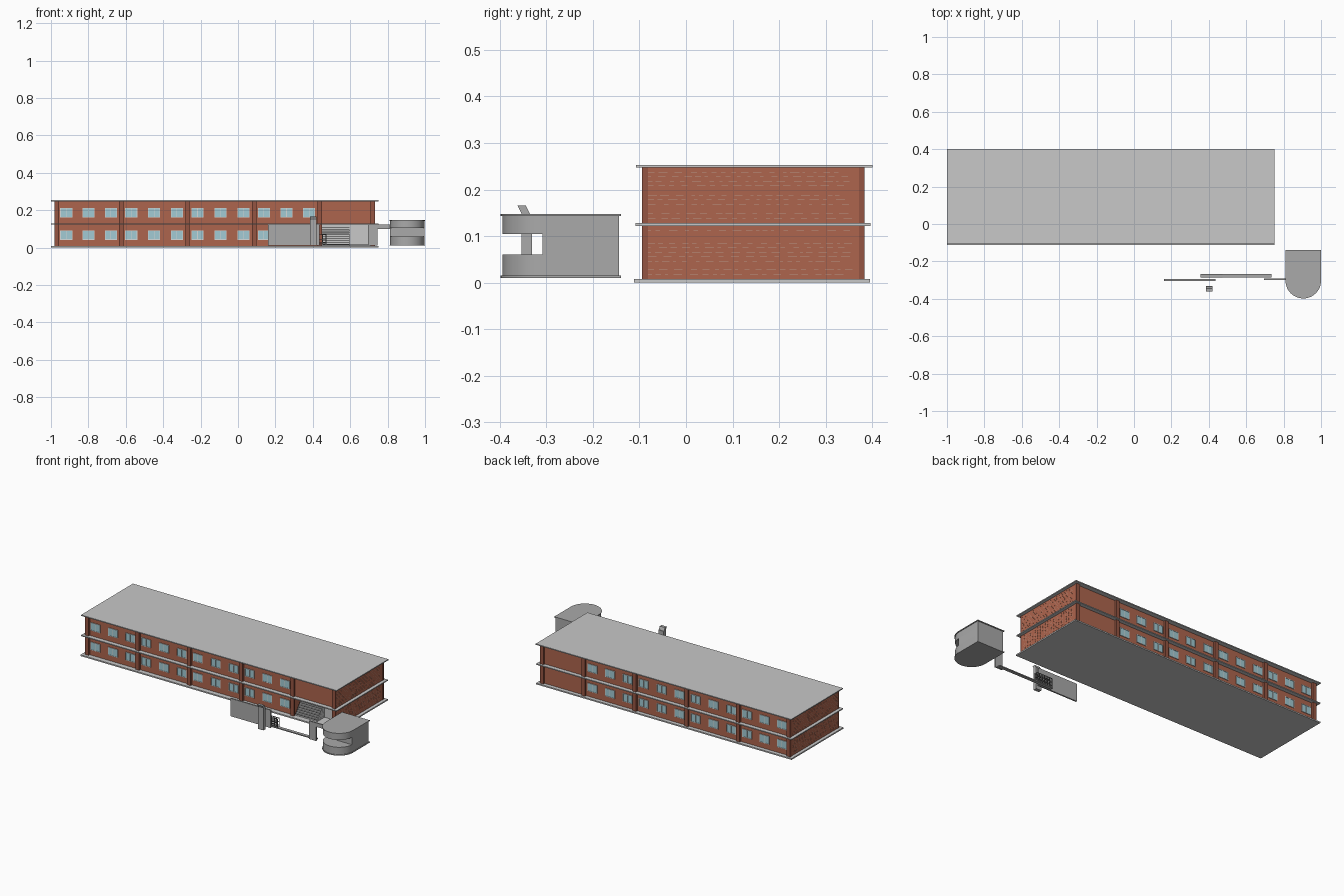
import bpy, bmesh, math, random

random.seed(4)
old = bpy.data.objects.get("Cube")
if old:
    bpy.data.objects.remove(old)


def material(name, rgb):
    m = bpy.data.materials.new(name)
    m.use_nodes = True
    m.diffuse_color = (*rgb, 1)
    m.node_tree.nodes["Principled BSDF"].inputs["Base Color"].default_value = (*rgb, 1)
    return m


BRICK = material("brick", (0.42, 0.13, 0.075))
PIER = material("dark brick", (0.3, 0.09, 0.055))
MORTAR = material("mortar", (0.5, 0.33, 0.26))
SLAB = material("light concrete", (0.58, 0.58, 0.58))
GREY = material("grey concrete", (0.4, 0.4, 0.4))
GLASS = material("pale blue glass", (0.36, 0.6, 0.66))
FRAME = material("window frame", (0.66, 0.7, 0.7))
METAL = material("dark metal", (0.14, 0.14, 0.14))


def finish(name, bm, mat):
    bmesh.ops.recalc_face_normals(bm, faces=bm.faces)
    me = bpy.data.meshes.new(name)
    bm.to_mesh(me)
    bm.free()
    me.materials.append(mat)
    ob = bpy.data.objects.new(name, me)
    bpy.context.collection.objects.link(ob)
    return ob


def boxes(name, mat, spans):
    """One object from boxes given as (x0, x1, y0, y1, z0, z1)."""
    bm = bmesh.new()
    for x0, x1, y0, y1, z0, z1 in spans:
        vs = bmesh.ops.create_cube(bm, size=1)["verts"]
        for v in vs:
            v.co = ((x0 + x1) / 2 + v.co.x * (x1 - x0),
                    (y0 + y1) / 2 + v.co.y * (y1 - y0),
                    (z0 + z1) / 2 + v.co.z * (z1 - z0))
    return finish(name, bm, mat)


def prism(name, mat, outline, z0, z1):
    """Upright extrusion of a plan outline."""
    bm = bmesh.new()
    face = bm.faces.new([bm.verts.new((x, y, z0)) for x, y in outline])
    ext = bmesh.ops.extrude_face_region(bm, geom=[face])["geom"]
    for v in ext:
        if isinstance(v, bmesh.types.BMVert):
            v.co.z = z1
    return finish(name, bm, mat)


# Floor and roof slabs
boxes("ground_slab", SLAB, [(-1, 0.75, -0.112, 0.395, 0, 0.008)])
boxes("middle_slab", SLAB, [(-1, 0.75, -0.108, 0.396, 0.122, 0.128)])
boxes("roof_slab", SLAB, [(-1, 0.75, -0.107, 0.4, 0.247, 0.253)])

# Brick storeys, the lower one set back at the entrance bay
L, R, F, B = -0.98, 0.73, -0.082, 0.371
boxes("upper_walls", BRICK, [(L, R, F, B, 0.128, 0.247)])
boxes("lower_walls", BRICK, [(L, 0.436, F, B, 0.008, 0.122),
                             (0.436, R, 0, B, 0.008, 0.122),
                             (0.71, R, F, 0, 0.008, 0.122)])

# Piers between the bays, front and back
piers = [-0.97, -0.624, -0.27, 0.086, 0.436, 0.72]
storeys = [(0.008, 0.122), (0.128, 0.247)]
boxes("piers", PIER, [(x - 0.012, x + 0.012, y0, y1, z0, z1)
                      for x in piers for z0, z1 in storeys
                      for y0, y1 in ((-0.094, F), (B, 0.383))])

# Broken mortar courses on the end walls
courses = []
for z0, z1 in storeys:
    for i in range(1, 12):
        z = z0 + (z1 - z0) * i / 12
        y = F
        while y < B - 0.03:
            length = random.uniform(0.006, 0.02)
            for x in (L, R):
                courses.append((x - 0.0006, x + 0.0006, y, y + length, z, z + 0.0008))
            y += length + random.uniform(0.006, 0.02)
boxes("mortar_courses", MORTAR, courses)

# Windows: three per bay in the first four bays
panes, frames = [], []
for a, b in zip(piers[:4], piers[1:5]):
    for k in range(3):
        x = a + (b - a) * (0.15 + 0.345 * k)
        for z0, z1 in ((0.043, 0.09), (0.163, 0.21)):
            for y, out in ((F, -1), (B, 1)):
                y0, y1 = sorted((y, y + out * 0.002))
                panes.append((x - 0.031, x + 0.031, y0, y1, z0, z1))
                y0, y1 = sorted((y, y + out * 0.004))
                for c in (-0.031, 0, 0.031):
                    frames.append((x + c - 0.0015, x + c + 0.0015, y0, y1, z0, z1))
                for z in (z0, z1):
                    frames.append((x - 0.0325, x + 0.0325, y0, y1, z - 0.0015, z + 0.0015))
boxes("window_glass", GLASS, panes)
boxes("window_frames", FRAME, frames)

# Entrance: pale back wall and a flight of steps
boxes("entrance_wall", SLAB, [(0.448, 0.71, -0.006, 0, 0.008, 0.122)])
n = 9
boxes("entrance_steps", SLAB, [(0.448, 0.597, -0.078 + 0.008 * i, -0.006,
                                0.008 + 0.011 * i, 0.0185 + 0.011 * i) for i in range(n)])
boxes("step_edges", METAL, [(0.448, 0.597, -0.08 + 0.008 * i, -0.077 + 0.008 * i,
                             0.0155 + 0.011 * i, 0.0185 + 0.011 * i) for i in range(n)])

# Gatehouse with a rounded front and an open window band


def rounded_plan(r, back):
    cx, cy = 0.905, -0.303
    arc = [(cx + r * math.cos(t), cy + r * math.sin(t))
           for t in (math.pi * (1 + i / 24) for i in range(25))]
    return arc + [(cx + r, back), (cx - r, back)]


body = rounded_plan(0.091, -0.144)
parts = [prism("gatehouse_base", GREY, rounded_plan(0.095, -0.139), 0.01, 0.015),
         prism("gatehouse_lower_wall", GREY, body, 0.015, 0.06),
         prism("gatehouse_upper_wall", GREY, body, 0.105, 0.143),
         prism("gatehouse_roof", GREY, rounded_plan(0.095, -0.139), 0.143, 0.148)]
boxes("gatehouse_back_room", GREY, [(0.814, 0.996, -0.308, -0.144, 0.06, 0.105)])
for ob in parts:
    bpy.context.view_layer.objects.active = ob
    ob.select_set(True)
bpy.ops.object.shade_smooth_by_angle(angle=math.radians(30))

# Side gate frame joining the gatehouse
boxes("side_gate_frame", GREY, [(0.695, 0.745, -0.299, -0.291, 0.012, 0.124),
                                (0.745, 0.815, -0.299, -0.291, 0.1, 0.124)])

# Boundary wall panel and the gate track
boxes("boundary_wall", GREY, [(0.16, 0.435, -0.304, -0.295, 0.012, 0.122)])
boxes("gate_track", GREY, [(0.355, 0.735, -0.286, -0.266, 0.01, 0.016)])

# Folded sliding gate: uprights with rails
gate = [(x, x + 0.004, y, y + 0.003, 0.016, 0.07)
        for x in (0.36 + 0.018 * i for i in range(7)) for y in (-0.286, -0.269)]
gate += [(0.36, 0.472, y, y + 0.003, z, z + 0.004)
         for z in (0.022, 0.043, 0.066) for y in (-0.286, -0.269)]
boxes("folding_gate", METAL, gate)

# Marker post with a leaning head
boxes("marker_post", GREY, [(0.385, 0.421, -0.353, -0.331, 0.012, 0.148)])
head = boxes("marker_head", GREY, [(0.385, 0.421, -0.353, -0.335, 0.148, 0.166)])
for v in head.data.vertices:
    if v.co.z > 0.16:
        v.co.y -= 0.009
